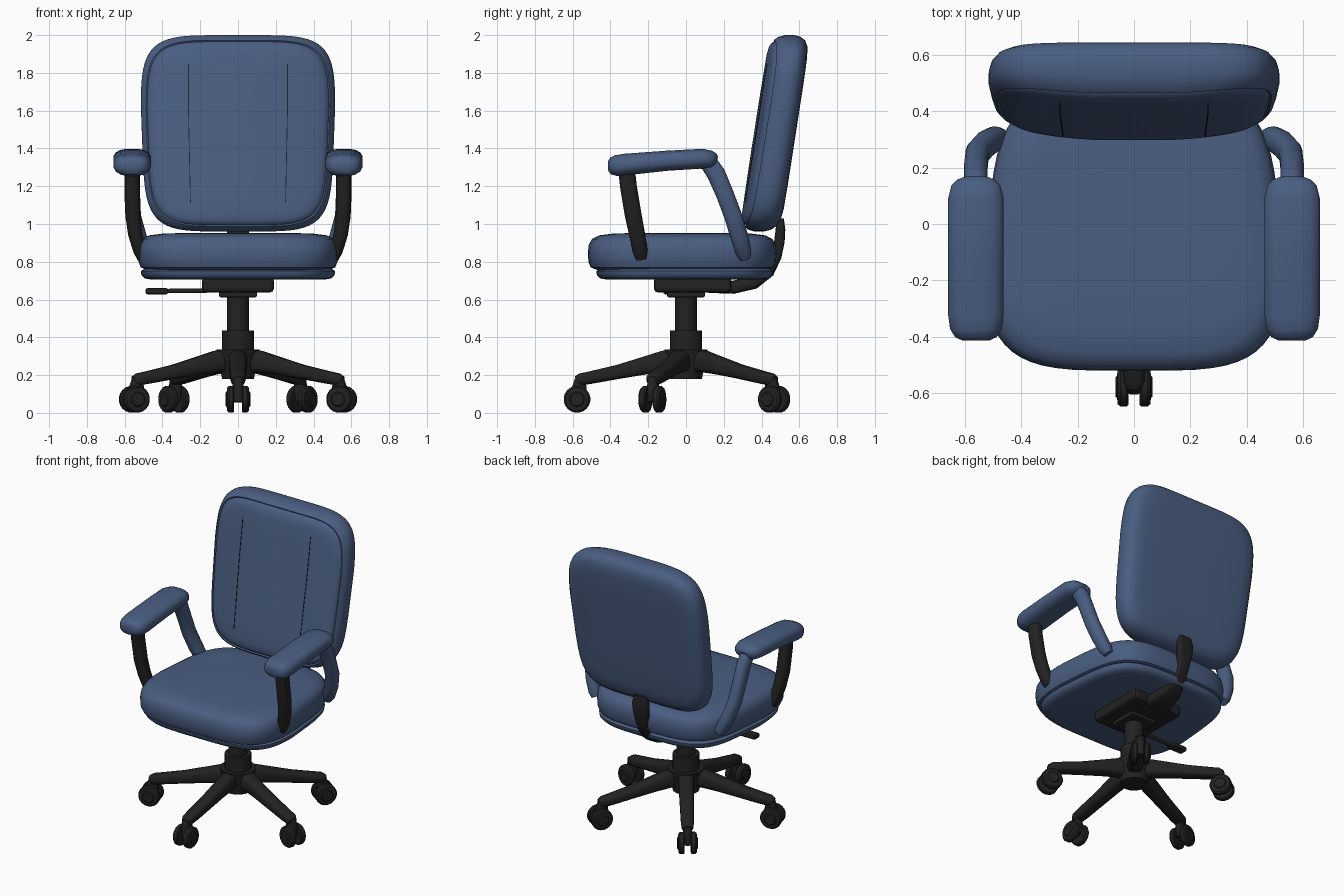
import bpy, bmesh, math
from mathutils import Vector, Matrix


def material(name, rgb):
    m = bpy.data.materials.new(name)
    m.diffuse_color = (*rgb, 1)
    return m


BLUE = material("blue_fabric", (0.068, 0.112, 0.222))
BLACK = material("black_plastic", (0.016, 0.016, 0.016))


def superellipse(a, b, n, count):
    """Points of a rounded rectangle outline with half sizes a and b."""
    pts = []
    for i in range(count):
        t = 2 * math.pi * (i + 0.5) / count
        c, s = math.cos(t), math.sin(t)
        pts.append((math.copysign(abs(c) ** (2 / n), c) * a,
                    math.copysign(abs(s) ** (2 / n), s) * b))
    return pts


def loft(name, rings, mat, matrix=None, angle=40):
    """Skin a list of equal-length rings and cap both ends."""
    bm = bmesh.new()
    vs = [[bm.verts.new(p) for p in r] for r in rings]
    k = len(rings[0])
    for r0, r1 in zip(vs, vs[1:]):
        for i in range(k):
            j = (i + 1) % k
            bm.faces.new((r0[i], r0[j], r1[j], r1[i]))
    bm.faces.new(vs[0][::-1])
    bm.faces.new(vs[-1])
    bmesh.ops.recalc_face_normals(bm, faces=bm.faces[:])
    if matrix:
        bm.transform(matrix)
    me = bpy.data.meshes.new(name)
    bm.to_mesh(me)
    bm.free()
    me.materials.append(mat)
    ob = bpy.data.objects.new(name, me)
    bpy.context.collection.objects.link(ob)
    bpy.ops.object.select_all(action='DESELECT')
    ob.select_set(True)
    bpy.context.view_layer.objects.active = ob
    bpy.ops.object.shade_smooth_by_angle(angle=math.radians(angle))
    return ob


def tube(name, path, mat, n=2, count=16, side=(1, 0, 0), matrix=None, angle=40):
    """Sweep along path entries (x, y, z, half_width, half_height)."""
    rings = []
    pts = [Vector(p[:3]) for p in path]
    for i, p in enumerate(path):
        t = (pts[min(i + 1, len(pts) - 1)] - pts[max(i - 1, 0)]).normalized()
        s = Vector(side)
        s = (s - t * s.dot(t)).normalized()
        u = t.cross(s)
        rings.append([pts[i] + s * a + u * b
                      for a, b in superellipse(p[3], p[4], n, count)])
    return loft(name, rings, mat, matrix, angle)


def box(name, lo, hi, mat, bevel=0.015):
    bm = bmesh.new()
    bmesh.ops.create_cube(bm, size=1)
    for v in bm.verts:
        v.co = [(l + h) / 2 + c * (h - l) for l, h, c in zip(lo, hi, v.co)]
    bmesh.ops.bevel(bm, geom=bm.edges[:], offset=bevel, segments=2, affect='EDGES', profile=0.5)
    me = bpy.data.meshes.new(name)
    bm.to_mesh(me)
    bm.free()
    me.materials.append(mat)
    ob = bpy.data.objects.new(name, me)
    bpy.context.collection.objects.link(ob)
    return ob


# Seat cushion and the pan below it: outlines stacked upward, narrower at the back
def seat_slab(name, half_x, half_y, cy, profile):
    rings = []
    for inset, z in profile:
        ring = []
        for x, y in superellipse(half_x - inset, half_y - inset, 4, 56):
            taper = 1 - 0.09 * max(0, y + 0.1) / 0.5
            ring.append((x * taper, y + cy, z))
        rings.append(ring)
    return loft(name, rings, BLUE)


seat_slab("seat_cushion", 0.53, 0.50, -0.02,
          [(0.05, 0.757), (0.015, 0.77), (0.003, 0.80), (0, 0.85), (0.005, 0.89),
           (0.022, 0.92), (0.06, 0.94), (0.14, 0.95), (0.3, 0.953)])
seat_slab("seat_pan", 0.515, 0.47, -0.005,
          [(0.06, 0.705), (0.02, 0.712), (0.003, 0.73), (0, 0.75), (0.02, 0.765)])


# Backrest: leaning cushion, bowed across the front
def back_point(x, z, d):
    x *= 1 - 0.04 * max(0, (1.6 - z) / 0.5)
    bow = 0.05 * (x / 0.515) ** 2 * (1 - d / 0.22)
    return (x, 0.285 + 0.155 * (z - 1.0) + d + bow, z)


back_profile = [(0.45, 0), (0.3, 0), (0.2, 0), (0.1, 0), (0.06, 0.006), (0.042, 0.016),
                (0.034, 0.030), (0.027, 0.024), (0.010, 0.045), (0, 0.08), (0, 0.13),
                (0.008, 0.165), (0.028, 0.195), (0.06, 0.212), (0.12, 0.22),
                (0.25, 0.222), (0.45, 0.222)]
loft("backrest", [[back_point(x, 1.48 + h, d)
                   for x, h in superellipse(0.515 - i, 0.52 - i, 5, 64)]
                  for i, d in back_profile], BLUE)

# Stitched seams on the backrest front
for sx in (-1, 1):
    rings = []
    for k in range(9):
        z = 1.11 + 0.74 * k / 8
        rings.append([back_point(sx * 0.262 + w, z, d)
                      for w, d in ((-0.002, -0.003), (0.002, -0.003),
                                   (0.002, 0.004), (-0.002, 0.004))])
    loft("backrest_seam", rings, BLACK)

# Armrests on both sides
for sx in (-1, 1):
    def arm(name, path, mat, n):
        tube(name, [(sx * p[0], *p[1:]) for p in path], mat, n)

    arm("arm_pad", [(0.56, -0.412, 1.308, 0.05, 0.025), (0.56, -0.40, 1.308, 0.075, 0.045),
                    (0.56, -0.37, 1.309, 0.093, 0.056), (0.56, -0.32, 1.315, 0.1, 0.058),
                    (0.56, -0.1, 1.335, 0.1, 0.054), (0.56, 0.09, 1.346, 0.1, 0.053),
                    (0.56, 0.135, 1.342, 0.088, 0.046), (0.56, 0.155, 1.338, 0.068, 0.034),
                    (0.56, 0.163, 1.335, 0.045, 0.02)], BLUE, 2.6)
    arm("arm_rear_post", [(0.56, 0.05, 1.345, 0.042, 0.045), (0.56, 0.115, 1.33, 0.042, 0.05),
                          (0.56, 0.16, 1.265, 0.042, 0.05), (0.56, 0.205, 1.16, 0.042, 0.048),
                          (0.555, 0.25, 1.04, 0.042, 0.048), (0.525, 0.283, 0.93, 0.042, 0.048),
                          (0.49, 0.305, 0.85, 0.04, 0.042), (0.475, 0.312, 0.82, 0.03, 0.03)],
        BLUE, 2.3)
    arm("arm_front_post", [(0.56, -0.315, 1.29, 0.04, 0.045), (0.56, -0.305, 1.2, 0.04, 0.045),
                           (0.557, -0.28, 1.05, 0.04, 0.045), (0.545, -0.26, 0.95, 0.038, 0.043),
                           (0.52, -0.243, 0.86, 0.035, 0.04), (0.507, -0.235, 0.815, 0.025, 0.03)],
        BLACK, 2.5)

# Bracket joining the mechanism to the backrest
tube("back_bracket", [(0, 0.12, 0.665, 0.07, 0.03), (0, 0.25, 0.665, 0.09, 0.035),
                      (0, 0.36, 0.69, 0.07, 0.035), (0, 0.435, 0.75, 0.045, 0.035),
                      (0, 0.475, 0.83, 0.04, 0.032), (0, 0.495, 0.91, 0.055, 0.028),
                      (0, 0.500, 0.97, 0.06, 0.026), (0, 0.500, 1.03, 0.045, 0.018)],
     BLACK, 4)

# Tilt mechanism with its lever
box("tilt_housing", (-0.19, -0.17, 0.638), (0.19, 0.24, 0.72), BLACK, 0.02)
box("tilt_plate", (-0.1, -0.1, 0.612), (0.1, 0.1, 0.65), BLACK, 0.008)
tube("lever_rod", [(-0.15, -0.09, 0.648, 0.012, 0.012), (-0.40, -0.09, 0.645, 0.012, 0.012)],
     BLACK, side=(0, 1, 0))
box("lever_paddle", (-0.49, -0.12, 0.628), (-0.37, -0.06, 0.66), BLACK, 0.01)

# Gas column, sleeve and hub
for name, z0, z1, r0, r1 in (("gas_column", 0.4, 0.63, 0.06, 0.06),
                             ("column_sleeve", 0.28, 0.435, 0.085, 0.085),
                             ("base_hub", 0.18, 0.335, 0.085, 0.115)):
    tube(name, [(0, 0, z0, r0, r0), (0, 0, z1, r1, r1)], BLACK, count=24)

# Five legs, each ending in a twin-wheel caster
for k in range(5):
    turn = Matrix.Rotation(2 * math.pi * k / 5, 4, 'Z')
    tube("base_leg", [(0, -0.03, 0.275, 0.05, 0.06), (0, -0.12, 0.272, 0.05, 0.058),
                      (0, -0.22, 0.25, 0.048, 0.048), (0, -0.36, 0.217, 0.045, 0.038),
                      (0, -0.5, 0.188, 0.042, 0.034), (0, -0.56, 0.177, 0.038, 0.032),
                      (0, -0.585, 0.174, 0.024, 0.02)], BLACK, 3, matrix=turn)
    tube("caster_stem", [(0, -0.565, 0.06, 0.022, 0.03), (0, -0.565, 0.13, 0.03, 0.04),
                         (0, -0.56, 0.18, 0.025, 0.028)], BLACK, 3, matrix=turn)
    tube("caster_axle", [(-0.05, -0.577, 0.072, 0.018, 0.018), (0.05, -0.577, 0.072, 0.018, 0.018)],
         BLACK, side=(0, 1, 0), matrix=turn)
    for sx in (-1, 1):
        tube("caster_wheel", [(sx * x, -0.577, 0.072, r, r) for x, r in
                              ((0.02, 0.064), (0.026, 0.071), (0.048, 0.071), (0.058, 0.062),
                               (0.06, 0.04), (0.066, 0.034))],
             BLACK, count=20, side=(0, 1, 0), matrix=turn)
